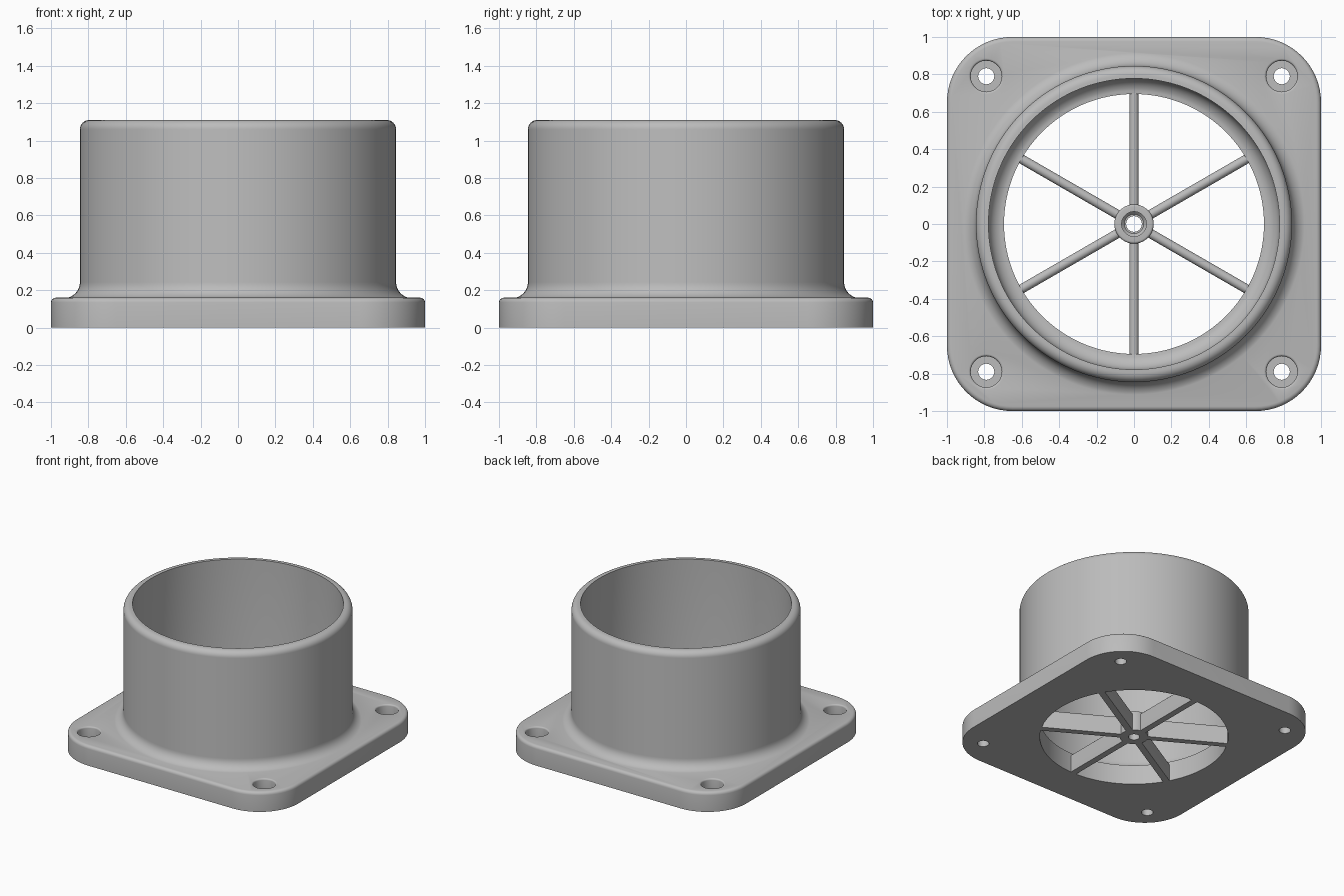
import bpy, bmesh
from math import pi, sin, cos, radians
from mathutils import Matrix, Vector

cube = bpy.data.objects.get("Cube")
if cube:
    bpy.data.objects.remove(cube, do_unlink=True)

grey = bpy.data.materials.new("plain grey")
grey.use_nodes = True
GREY = (0.5, 0.5, 0.5, 1)
grey.diffuse_color = GREY
grey.node_tree.nodes["Principled BSDF"].inputs["Base Color"].default_value = GREY

PLATE = 0.16    # flange thickness
BORE = 0.695    # opening through the flange


def arc(cx, cz, r, start, end, steps=8):
    """Points along a circular arc, angles in degrees."""
    angles = [radians(start + (end - start) * i / steps) for i in range(steps + 1)]
    return [(cx + r * cos(a), cz + r * sin(a)) for a in angles]


def finish(bm, name):
    bmesh.ops.remove_doubles(bm, verts=bm.verts, dist=1e-5)
    bmesh.ops.recalc_face_normals(bm, faces=bm.faces)
    mesh = bpy.data.meshes.new(name)
    bm.to_mesh(mesh)
    bm.free()
    mesh.materials.append(grey)
    obj = bpy.data.objects.new(name, mesh)
    bpy.context.collection.objects.link(obj)
    return obj


def lathe(name, profile, segments=128, at=(0, 0, 0), closed=False):
    """Spin a profile of (radius, height) points about a vertical axis."""
    bm = bmesh.new()
    verts = [bm.verts.new((r, 0, z)) for r, z in profile]
    pairs = list(zip(verts, verts[1:]))
    if closed:
        pairs.append((verts[-1], verts[0]))
    edges = [bm.edges.new(p) for p in pairs]
    bmesh.ops.spin(bm, geom=verts + edges, cent=(0, 0, 0), axis=(0, 0, 1),
                   angle=2 * pi, steps=segments, use_merge=True)
    bmesh.ops.translate(bm, verts=bm.verts, vec=at)
    return finish(bm, name)


def prism(name, outline, depth, matrix=Matrix()):
    """Extrude a flat outline along its local z, then place it."""
    bm = bmesh.new()
    face = bm.faces.new([bm.verts.new((x, y, 0)) for x, y in outline])
    ext = bmesh.ops.extrude_face_region(bm, geom=[face])
    top = [v for v in ext["geom"] if isinstance(v, bmesh.types.BMVert)]
    bmesh.ops.translate(bm, verts=top, vec=(0, 0, depth))
    bmesh.ops.transform(bm, matrix=matrix, verts=bm.verts)
    return finish(bm, name)


def activate(obj):
    bpy.ops.object.select_all(action="DESELECT")
    obj.select_set(True)
    bpy.context.view_layer.objects.active = obj


def combine(obj, other, operation):
    mod = obj.modifiers.new("combine", "BOOLEAN")
    mod.operation = operation
    mod.solver = "EXACT"
    mod.object = other
    activate(obj)
    bpy.ops.object.modifier_apply(modifier=mod.name)
    bpy.data.objects.remove(other, do_unlink=True)


def smooth(obj):
    activate(obj)
    bpy.ops.object.shade_smooth_by_angle(angle=radians(30))


# Flange: rounded square with a softened top edge
outline = []
for i, (sx, sy) in enumerate([(1, 1), (-1, 1), (-1, -1), (1, -1)]):
    outline += arc(sx * 0.65, sy * 0.65, 0.35, i * 90, i * 90 + 90, 16)
body = prism("duct_body", outline, PLATE)
bm = bmesh.new()
bm.from_mesh(body.data)
rim = [e for e in bm.edges if all(v.co.z > PLATE - 0.001 for v in e.verts)]
bmesh.ops.bevel(bm, geom=rim, offset=0.025, segments=4, profile=0.5, affect="EDGES")
bm.to_mesh(body.data)
bm.free()

# Tube: flared foot, rounded lip and a filleted inner floor
tube = lathe("tube", [(0, 0.08), (0.92, 0.08)]
             + arc(0.93, 0.243, 0.085, 270, 180)
             + arc(0.795, 1.06, 0.05, 0, 90)
             + [(0.778, 1.11)]
             + arc(0.693, 0.243, 0.085, 0, -90)
             + [(0, 0.158)])
combine(body, tube, "UNION")
combine(body, lathe("bore_cutter", [(0, -0.1), (BORE, -0.1), (BORE, 0.4), (0, 0.4)]),
        "DIFFERENCE")

# Counterbored bolt holes in the corners
bolt = ([(0, -0.1), (0.043, -0.1), (0.043, 0.07), (0.083, 0.07)]
        + arc(0.095, PLATE - 0.012, 0.012, 180, 90, 4) + [(0.095, 0.3), (0, 0.3)])
for x in (-0.79, 0.79):
    for y in (-0.79, 0.79):
        combine(body, lathe("bolt_cutter", bolt, 48, (x, y, 0)), "DIFFERENCE")
smooth(body)

# Hub with a stepped centre hole
hub = lathe("hub", [(0.042, 0), (0.105, 0)] + arc(0.093, 0.153, 0.012, 0, 90, 4)
            + [(0.066, 0.165), (0.066, 0.12), (0.052, 0.105), (0.042, 0.105)], 64, closed=True)
smooth(hub)

# Six round-topped spokes from the hub to the bore
section = [(0.025, 0)] + arc(0, 0.13, 0.025, 0, 180, 10) + [(-0.025, 0)]
upright = Matrix((Vector((0, 0, 1, 0.085)), Vector((1, 0, 0, 0)),
                  Vector((0, 1, 0, 0)), Vector((0, 0, 0, 1))))
for i in range(6):
    turn = Matrix.Rotation(radians(90 + 60 * i), 4, "Z")
    smooth(prism(f"spoke_{i + 1}", section, BORE + 0.005 - 0.085, turn @ upright))
